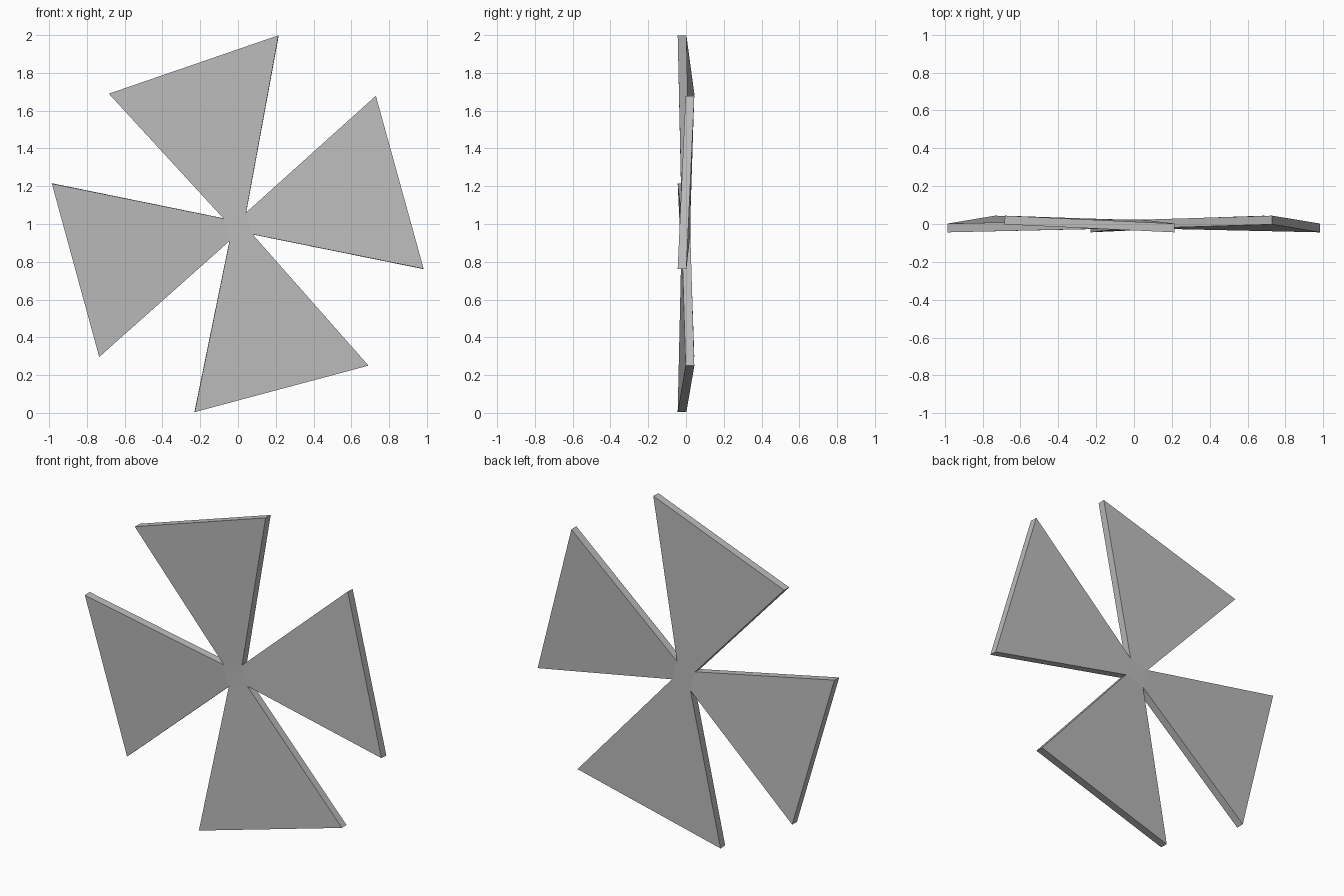
import bpy
import bmesh

cube = bpy.data.objects.get("Cube")
if cube:
    bpy.data.objects.remove(cube, do_unlink=True)

THICKNESS = 0.046
TWIST = 0.021

# Plain grey material
grey = bpy.data.materials.new("plain grey")
grey.use_nodes = True
colour = (0.5, 0.5, 0.5, 1)
grey.diffuse_color = colour
grey.node_tree.nodes["Principled BSDF"].inputs["Base Color"].default_value = colour

# Notches between blades, clockwise from the one left of the top blade (x, z)
notches = [(-0.077, 1.03), (0.043, 1.06), (0.077, 0.945), (-0.045, 0.91)]
# Outer corners of each blade: trailing corner leans back, leading corner forward
tips = [((-0.683, 1.69), (0.215, 1.999)),
        ((0.73, 1.678), (0.983, 0.762)),
        ((0.69, 0.25), (-0.23, 0.004)),
        ((-0.735, 0.297), (-0.986, 1.215))]

# Thin sheet: hub in the middle, one twisted blade on each hub side
bm = bmesh.new()
hub = [bm.verts.new((x, 0, z)) for x, z in notches]
bm.faces.new(hub)
for i, (trail, lead) in enumerate(tips):
    a = bm.verts.new((trail[0], TWIST, trail[1]))
    b = bm.verts.new((lead[0], -TWIST, lead[1]))
    bm.faces.new((hub[i], a, b, hub[(i + 1) % len(hub)]))
bmesh.ops.recalc_face_normals(bm, faces=bm.faces)
if bm.faces[:][0].normal.y > 0:
    bmesh.ops.reverse_faces(bm, faces=bm.faces)

mesh = bpy.data.meshes.new("fan_blades")
bm.to_mesh(mesh)
bm.free()
mesh.materials.append(grey)
fan = bpy.data.objects.new("fan_blades", mesh)
bpy.context.collection.objects.link(fan)

# Give the sheet its thickness, evenly to front and back
solid = fan.modifiers.new("thickness", 'SOLIDIFY')
solid.thickness = THICKNESS
solid.offset = 0
